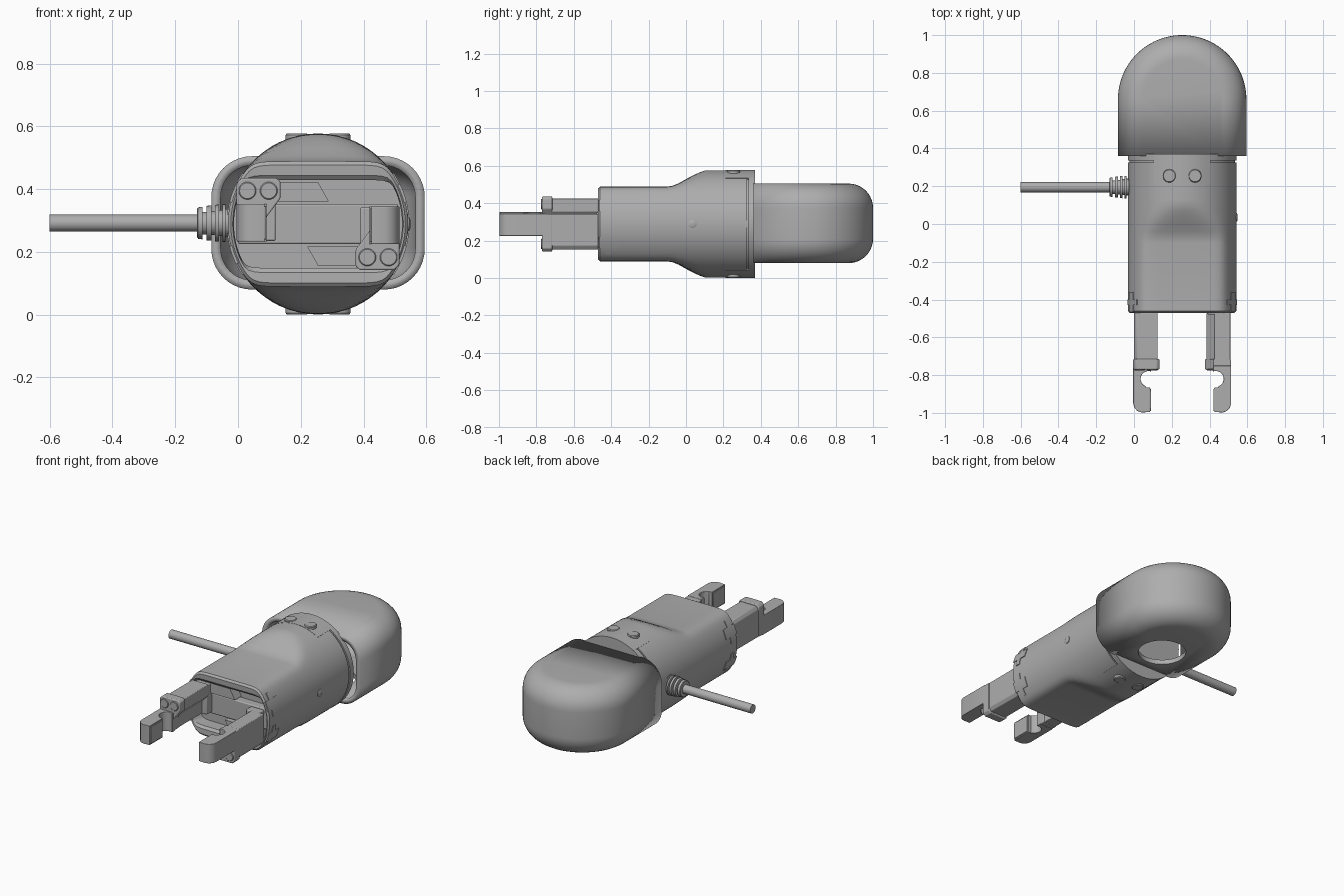
import bpy, bmesh
from math import sin, cos, pi, radians
from mathutils import Matrix, Vector

if "Cube" in bpy.data.objects:
    bpy.data.objects.remove(bpy.data.objects["Cube"])

CX, CZ = 0.255, 0.289          # long axis of the tool
parts = []

grey = bpy.data.materials.new("plain grey")
grey.use_nodes = True
grey.diffuse_color = (0.42, 0.42, 0.42, 1)
grey.node_tree.nodes["Principled BSDF"].inputs["Base Color"].default_value = (0.42, 0.42, 0.42, 1)


def finish(name, bm, bevel=0):
    bmesh.ops.recalc_face_normals(bm, faces=bm.faces)
    mesh = bpy.data.meshes.new(name)
    bm.to_mesh(mesh)
    bm.free()
    mesh.materials.append(grey)
    ob = bpy.data.objects.new(name, mesh)
    bpy.context.collection.objects.link(ob)
    parts.append(ob)
    if bevel:
        mod = ob.modifiers.new("bevel", "BEVEL")
        mod.width, mod.segments, mod.limit_method = bevel, 3, "ANGLE"
    return ob


def loft(name, rings, closed=True, caps=(True, True), bevel=0):
    bm = bmesh.new()
    rows = [[bm.verts.new(p) for p in ring] for ring in rings]
    n = len(rows[0])
    for a, b in zip(rows, rows[1:]):
        for i in range(n if closed else n - 1):
            j = (i + 1) % n
            bm.faces.new((a[i], a[j], b[j], b[i]))
    for row, cap in zip((rows[0], rows[-1]), caps):
        if cap:
            bm.faces.new(row)
    return finish(name, bm, bevel)


def box(name, x, y, z, bevel=0.006):
    rings = [[(x[0], v, w), (x[1], v, w), (x[1], v, u), (x[0], v, u)]
             for v in y for w, u in [z]]
    return loft(name, rings, bevel=bevel)


def prism(name, pts, axis, lo, hi, bevel=0):
    """Extrude a 2D outline along y or z."""
    place = (lambda a, b, t: (a, t, b)) if axis == "y" else (lambda a, b, t: (a, b, t))
    return loft(name, [[place(a, b, t) for a, b in pts] for t in (lo, hi)], bevel=bevel)


def turned(name, origin, axis, profile, n=32):
    """Revolve (distance, radius) pairs about an axis."""
    q = Vector((0, 0, 1)).rotation_difference(Vector(axis))
    return loft(name, [[Vector(origin) + q @ Vector((r * cos(2 * pi * i / n), r * sin(2 * pi * i / n), d))
                        for i in range(n)] for d, r in profile])


def section(y, R, h, n=96):
    """Circle softly flattened at the top and bottom."""
    ring = []
    for i in range(n):
        a = 2 * pi * i / n
        r = R * (1 + (R * abs(sin(a)) / h) ** 20) ** -0.05
        ring.append((CX + r * cos(a), y, CZ + r * sin(a)))
    return ring


def arc_plate(name, y, a0, a1, r0, r1, n=10):
    rings = []
    for i in range(n + 1):
        a = radians(a0 + (a1 - a0) * i / n)
        rings.append([(CX + r * cos(a), v, CZ + r * sin(a))
                      for r, v in ((r0, y[0]), (r1, y[0]), (r1, y[1]), (r0, y[1]))])
    return loft(name, rings)


def half_turn(ob, name):
    """Copy a part rotated 180 degrees about the long axis."""
    c = Matrix.Translation((CX, 0, CZ))
    twin = ob.copy()
    twin.data = ob.data.copy()
    twin.name = name
    twin.data.transform(c @ Matrix.Rotation(pi, 4, "Y") @ c.inverted())
    bpy.context.collection.objects.link(twin)
    parts.append(twin)


# Body: recessed flat front, shoulder, round barrel, groove and collar
R = 0.287
loft("body", [section(*s) for s in (
    (-0.38, 0.268, 0.14), (-0.455, 0.268, 0.14), (-0.468, 0.272, 0.155), (-0.47, 0.278, 0.188),
    (-0.46, R, 0.2), (-0.1, R, 0.2), (-0.07, R, 0.205), (-0.04, R, 0.217), (0, R, 0.24),
    (0.04, R, 0.263), (0.07, R, 0.282), (0.1, R, 0.32), (0.13, R, 0.6), (0.325, R, 1),
    (0.325, 0.279, 1), (0.335, 0.279, 1), (0.335, 0.288, 1), (0.37, 0.288, 1))])

# Collar tabs with screws on the top and bottom
tab = arc_plate("top_collar_tab", (0.21, 0.37), 58.5, 121.5, 0.26, 0.2885)
half_turn(tab, "bottom_collar_tab")
for side, label in ((-1, "right"), (1, "left")):
    s = turned("top_screw_" + label, (CX + side * 0.068, 0.255, CZ), (0, 0, 1),
               ((0.24, 0.035), (0.284, 0.035), (0.289, 0.031)))
    half_turn(s, "bottom_screw_" + label)

# Cross-shaped clips around the front edge
for a in (20, -20):
    for name, y, w in (("clip_bar", (-0.465, -0.36), 6), ("clip_cross", (-0.43, -0.4), 14)):
        half_turn(arc_plate(name, y, a - w, a + w, 0.27, 0.291), name + "_right")

# Side button
turned("side_button", (CX, 0.035, CZ), (1, 0, 0), ((0.27, 0.022), (0.29, 0.022), (0.294, 0.014)))

# Slide rails inside the front recess
box("centre_rail", (0.0, 0.51), (-0.43, -0.37), (0.225, 0.353))
rail = prism("upper_rail", [(0.06, 0.36), (0.29, 0.36), (0.255, 0.422), (0.06, 0.422)], "y", -0.445, -0.37)
half_turn(rail, "lower_rail")

# Finger, copied by a half turn to make its opposite
arc = [(0.077 + 0.042 * cos(radians(a)), -0.82 + 0.042 * sin(radians(a))) for a in range(70, 251, 20)]
hook = [(-0.004, -0.75), (0.091, -0.75)] + arc + [
    (0.063, -0.865), (0.085, -0.865), (0.085, -0.995), (0.04, -0.998), (0.018, -0.99),
    (0.002, -0.972), (-0.004, -0.95)]
plate = [(0.012, 0.436), (0.122, 0.436), (0.135, 0.424), (0.135, 0.37), (0.09, 0.31),
         (0.09, 0.235), (-0.004, 0.235), (-0.004, 0.42)]
finger = [
    prism("right_finger_hook", hook, "z", 0.233, 0.353, 0.006),
    box("right_finger_pad", (0.08, 0.09), (-0.99, -0.872), (0.24, 0.346), 0.003),
    prism("right_finger_collar", plate, "y", -0.77, -0.715, 0.005),
    prism("right_finger_arm", [(0.014, 0.425), (0.125, 0.425), (0.125, 0.355), (0.085, 0.31),
                               (0.085, 0.235), (0.0, 0.235), (0.0, 0.405)], "y", -0.72, -0.47, 0.004),
    box("right_finger_slider", (0.03, 0.12), (-0.48, -0.37), (0.235, 0.42)),
]
for x in (0.03, 0.098):
    finger.append(turned("right_finger_screw", (x, -0.765, 0.395), (0, -1, 0),
                         ((0, 0.028), (0.008, 0.028), (0.011, 0.025)), 24))
for ob in finger:
    half_turn(ob, ob.name.replace("right", "left"))

# Cable and ribbed strain relief
turned("cable", (-0.6, 0.195, 0.292), (1, 0, 0), ((0, 0.027), (0.6, 0.027)))
turned("strain_relief", (-0.13, 0.195, 0.292), (1, 0, 0), (
    (0, 0.046), (0.003, 0.05), (0.017, 0.052), (0.017, 0.036), (0.03, 0.036), (0.03, 0.055),
    (0.045, 0.056), (0.045, 0.038), (0.057, 0.038), (0.057, 0.058), (0.07, 0.059), (0.07, 0.042),
    (0.08, 0.042), (0.08, 0.06), (0.09, 0.06), (0.09, 0.045), (0.102, 0.045), (0.102, 0.062),
    (0.14, 0.062)))


# Rear housing: rounded arch shell, open to the front
def arch(inset, z):
    r = 0.34 - inset
    curve = [(CX + r * cos(pi * i / 48), 0.66 + r * sin(pi * i / 48), z) for i in range(49)]
    return [(CX + r, 0.36, z)] + curve + [(CX - r, 0.36, z)]


rnd, mid, half = 0.13, 0.2925, 0.2125
steps = [(rnd * (1 - cos(radians(a))), half - rnd + rnd * sin(radians(a))) for a in range(0, 91, 9)]
layers = [arch(d, mid - h) for d, h in reversed(steps)] + [arch(d, mid + h) for d, h in steps]
housing = loft("rear_housing", layers, closed=False)
shell = housing.modifiers.new("shell", "SOLIDIFY")
shell.thickness, shell.offset = 0.03, -1

# Round opening in the underside of the housing
cutter = turned("opening_cutter", (CX, 0.56, 0), (0, 0, 1), ((0, 0.14), (0.2, 0.14)), 48)
parts.remove(cutter)
cutter.hide_render = True
cutter.hide_set(True)
cut = housing.modifiers.new("opening", "BOOLEAN")
cut.object, cut.operation, cut.solver = cutter, "DIFFERENCE", "EXACT"

# Smooth shading with crisp edges
bpy.ops.object.select_all(action="DESELECT")
for ob in parts:
    ob.select_set(True)
bpy.context.view_layer.objects.active = parts[0]
bpy.ops.object.shade_smooth_by_angle(angle=radians(30))
